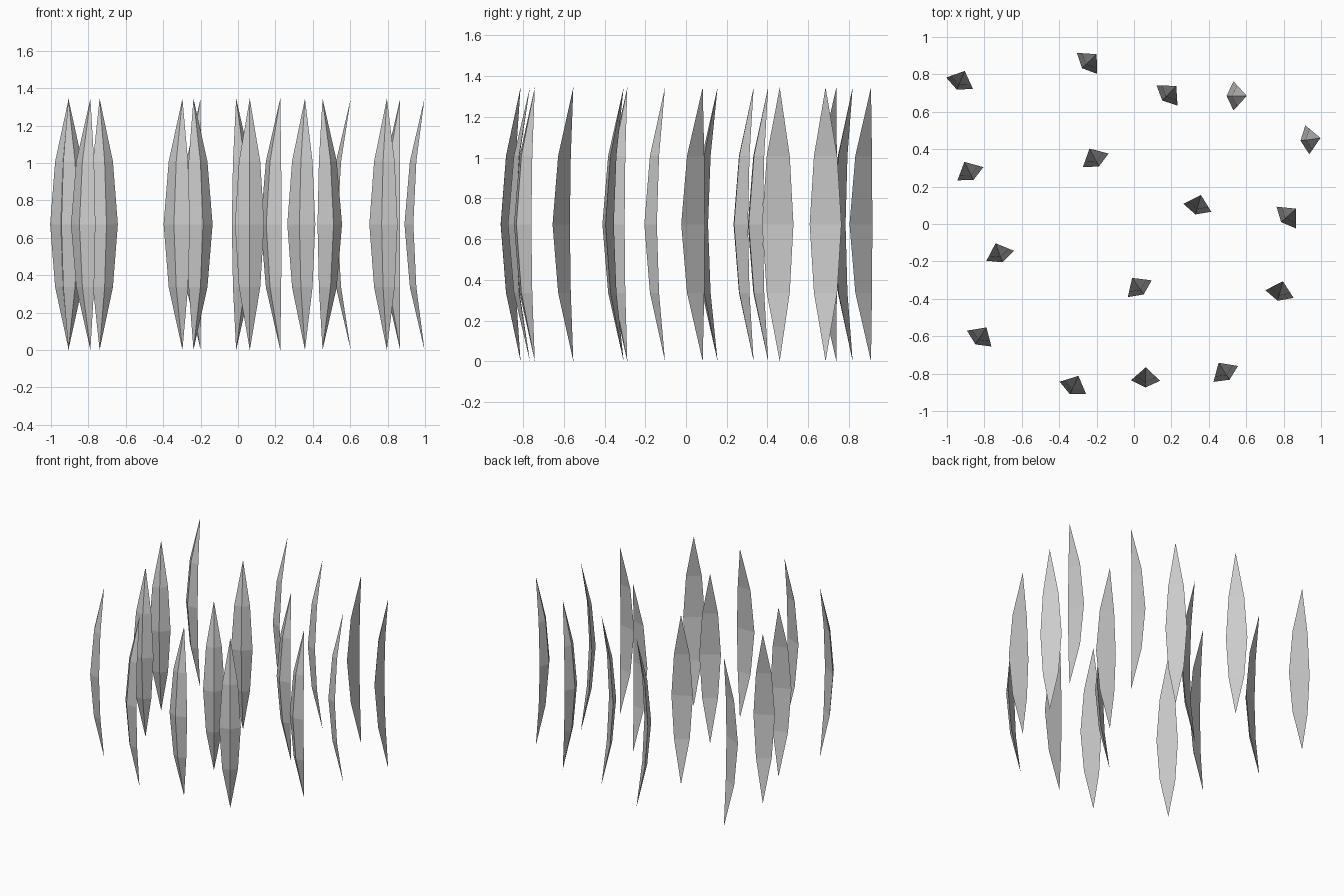
import bpy, bmesh
from math import radians

cube = bpy.data.objects.get("Cube")
if cube:
    bpy.data.objects.remove(cube, do_unlink=True)

grey = bpy.data.materials.new("plain grey")
grey.use_nodes = True
colour = (0.6, 0.6, 0.6, 1)
grey.diffuse_color = colour
grey.node_tree.nodes["Principled BSDF"].inputs["Base Color"].default_value = colour

HEIGHT, HALF_WIDTH = 1.345, 0.078
EDGE_BOW, RIDGE_BOW = 0.071, 0.108
SWELL = (0.73, 1, 0.73)          # fullness of the three rings between the tips


def blade_mesh():
    """Bowed blade: flat back, ridged front, pointed at both ends."""
    bm = bmesh.new()
    bottom = bm.verts.new((0, 0, 0))
    top = bm.verts.new((0, 0, HEIGHT))
    section = ((-HALF_WIDTH, -EDGE_BOW), (0, -RIDGE_BOW), (HALF_WIDTH, -EDGE_BOW))
    rings = [[bm.verts.new((x * s, y * s, HEIGHT * (i + 1) / 4)) for x, y in section]
             for i, s in enumerate(SWELL)]
    for k in range(3):
        n = (k + 1) % 3
        bm.faces.new((bottom, rings[0][n], rings[0][k]))
        bm.faces.new((top, rings[-1][k], rings[-1][n]))
        for a, b in zip(rings, rings[1:]):
            bm.faces.new((a[k], a[n], b[n], b[k]))
    bmesh.ops.recalc_face_normals(bm, faces=bm.faces)
    mesh = bpy.data.meshes.new("blade")
    bm.to_mesh(mesh)
    bm.free()
    mesh.materials.append(grey)
    return mesh


# Tip position and turn in degrees of each standing blade
blades = (
    (-0.905, 0.818, -23), (-0.2, 0.908, -46), (0.226, 0.738, -44), (0.603, 0.685, -90),
    (0.997, 0.46, -82), (-0.907, 0.332, 27), (-0.238, 0.403, 28), (0.358, 0.155, -16),
    (0.867, 0.082, -48), (-0.74, -0.103, 20), (-0.01, -0.288, 35), (0.796, -0.306, -15),
    (-0.789, -0.553, -33), (-0.297, -0.812, -25), (0.063, -0.766, -1), (0.452, -0.742, 33),
)

mesh = blade_mesh()
for i, (x, y, turn) in enumerate(blades, 1):
    blade = bpy.data.objects.new(f"blade_{i}", mesh)
    blade.location = (x, y, 0)
    blade.rotation_euler.z = radians(turn)
    bpy.context.collection.objects.link(blade)
